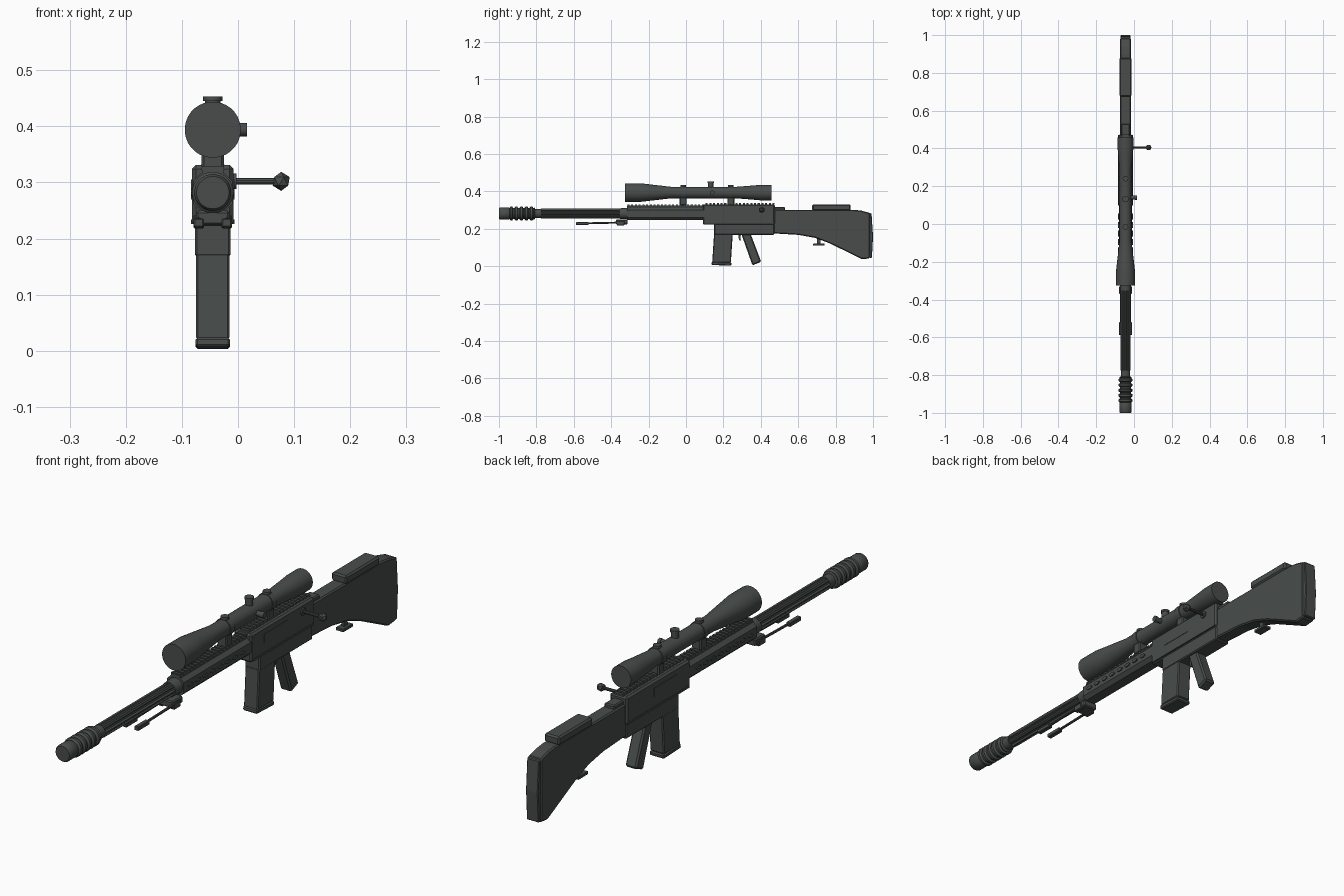
import bpy, bmesh, math
from mathutils import Vector

cube = bpy.data.objects.get("Cube")
if cube:
    bpy.data.objects.remove(cube)

CX = -0.045        # centre plane of the body
BORE = 0.282       # height of the barrel axis
SCOPE = 0.394      # height of the scope axis

metal = bpy.data.materials.new("dark gunmetal")
metal.use_nodes = True
COLOUR = (0.065, 0.073, 0.071, 1)
metal.diffuse_color = COLOUR
metal.node_tree.nodes["Principled BSDF"].inputs["Base Color"].default_value = COLOUR


def finish(name, bm, bevel=0.0, smooth=False):
    bmesh.ops.recalc_face_normals(bm, faces=bm.faces)
    mesh = bpy.data.meshes.new(name)
    bm.to_mesh(mesh)
    bm.free()
    mesh.materials.append(metal)
    ob = bpy.data.objects.new(name, mesh)
    bpy.context.collection.objects.link(ob)
    if bevel:
        mod = ob.modifiers.new("Bevel", "BEVEL")
        mod.width = bevel
        mod.segments = 1
        mod.limit_method = "ANGLE"
    if smooth:
        bpy.ops.object.select_all(action="DESELECT")
        ob.select_set(True)
        bpy.context.view_layer.objects.active = ob
        bpy.ops.object.shade_smooth_by_angle(angle=math.radians(35))
    return ob


def prism(bm, points, direction):
    """Extrude a closed outline along a direction."""
    face = bm.faces.new([bm.verts.new(p) for p in points])
    geom = bmesh.ops.extrude_face_region(bm, geom=[face])["geom"]
    verts = [v for v in geom if isinstance(v, bmesh.types.BMVert)]
    bmesh.ops.translate(bm, verts=verts, vec=direction)


def side_profile(name, points, half, bevel=0.0, x=CX):
    """Plate cut from a (y, z) outline, centred on x."""
    bm = bmesh.new()
    prism(bm, [(x - half, y, z) for y, z in points], (2 * half, 0, 0))
    return finish(name, bm, bevel)


def box(name, y0, y1, z0, z1, half, bevel=0.0, x=CX):
    return side_profile(name, [(y0, z0), (y1, z0), (y1, z1), (y0, z1)], half, bevel, x)


def lathe(name, profile, z, sides=24):
    """Turned part along y from (y, radius) pairs."""
    bm = bmesh.new()
    rings = []
    for y, r in profile:
        rings.append([bm.verts.new((CX + r * math.cos(a), y, z + r * math.sin(a)))
                      for a in (math.tau * (i + 0.5) / sides for i in range(sides))])
    for a, b in zip(rings, rings[1:]):
        for i in range(sides):
            j = (i + 1) % sides
            bm.faces.new((a[i], a[j], b[j], b[i]))
    bm.faces.new(rings[0])
    bm.faces.new(rings[-1])
    return finish(name, bm, smooth=True)


def rod(name, start, end, r, sides=16):
    start, end = Vector(start), Vector(end)
    axis = end - start
    bm = bmesh.new()
    bmesh.ops.create_cone(bm, cap_ends=True, segments=sides, radius1=r, radius2=r,
                          depth=axis.length)
    bm.transform(axis.to_track_quat("Z", "Y").to_matrix().to_4x4())
    bmesh.ops.translate(bm, verts=bm.verts, vec=(start + end) / 2)
    return finish(name, bm, smooth=True)


# Muzzle brake with raised rings
brake = [(-1.0, 0.029), (-0.994, 0.033), (-0.95, 0.033)]
for i in range(5):
    y = -0.945 + i * 0.027
    brake += [(y, 0.03), (y + 0.006, 0.037), (y + 0.016, 0.037), (y + 0.021, 0.03)]
brake += [(-0.81, 0.033), (-0.805, 0.02)]
lathe("muzzle_brake", brake, BORE)

# Barrel: plain core, collar and fluted length
lathe("barrel_core", [(-0.82, 0.02), (-0.3, 0.02)], BORE)
lathe("barrel_collar", [(-0.81, 0.025), (-0.775, 0.025)], BORE)
bm = bmesh.new()
flutes = 8
outline = []
for i in range(flutes * 4):
    r = 0.026 if i % 4 < 2 else 0.019
    a = math.tau * (i - 0.5) / (flutes * 4)
    outline.append((CX + r * math.cos(a), -0.775, BORE + r * math.sin(a)))
prism(bm, outline, (0, 0.425, 0))
finish("fluted_barrel", bm)
lathe("barrel_nut", [(-0.355, 0.028), (-0.31, 0.031)], BORE)

# Octagonal handguard
bm = bmesh.new()
w, h, c = 0.035, 0.034, 0.014
octagon = [(-w, -h + c), (-w + c, -h), (w - c, -h), (w, -h + c),
           (w, h - c), (w - c, h), (-w + c, h), (-w, h - c)]
prism(bm, [(CX + x, -0.315, BORE + z) for x, z in octagon], (0, 0.42, 0))
finish("handguard", bm)

# Raised oval vents along both sides of the handguard
for side, label in ((-1, "right"), (1, "left")):
    bm = bmesh.new()
    for i in range(8):
        y = -0.275 + i * 0.045
        oval = []
        for k in range(12):
            a = math.tau * k / 12
            oval.append((CX + side * 0.034, y + 0.015 * math.cos(a), BORE + 0.007 * math.sin(a)))
        prism(bm, oval, (side * 0.005, 0, 0))
    finish("handguard_vents_" + label, bm)

# Toothed top rail
box("rail_base", -0.315, 0.47, 0.31, 0.325, 0.019)
bm = bmesh.new()
for i in range(40):
    y = -0.313 + i * 0.0199
    lift = 0.008 if y > 0.09 else 0.0
    z = 0.322 + lift
    prism(bm, [(CX - 0.021, y, z), (CX + 0.021, y, z),
               (CX + 0.019, y, z + 0.007), (CX - 0.019, y, z + 0.007)], (0, 0.011, 0))
finish("rail_teeth", bm)

# Receiver
box("upper_receiver", 0.09, 0.475, 0.222, 0.331, 0.037, 0.007)
box("receiver_seam", 0.10, 0.47, 0.226, 0.234, 0.039)
box("lower_receiver", 0.15, 0.472, 0.168, 0.226, 0.032, 0.004)
box("ejection_cover", 0.17, 0.31, 0.27, 0.305, 0.0385)

# Magazine with floor plate
side_profile("magazine", [(0.15, 0.175), (0.25, 0.175), (0.24, 0.02), (0.14, 0.02)], 0.03, 0.004)
side_profile("magazine_floor", [(0.137, 0.024), (0.243, 0.02), (0.242, 0.003), (0.136, 0.007)],
             0.031, 0.004)

# Grip and trigger
side_profile("grip", [(0.295, 0.175), (0.345, 0.175), (0.402, 0.024), (0.355, 0.005)], 0.024, 0.006)
side_profile("trigger", [(0.282, 0.17), (0.294, 0.17), (0.29, 0.15), (0.294, 0.138),
                         (0.286, 0.138), (0.281, 0.15)], 0.005)

# Bolt handle
rod("bolt_boss", (CX, 0.405, 0.302), (-0.003, 0.405, 0.302), 0.014)
rod("bolt_handle", (CX, 0.405, 0.302), (0.078, 0.405, 0.302), 0.006, 10)
bm = bmesh.new()
bmesh.ops.create_icosphere(bm, subdivisions=1, radius=0.017)
bmesh.ops.translate(bm, verts=bm.verts, vec=(0.077, 0.405, 0.302))
finish("bolt_knob", bm)

# Stock, cheek rest and butt pad
side_profile("stock", [(0.465, 0.302), (0.90, 0.302), (0.94, 0.297), (0.983, 0.285), (0.983, 0.042),
                       (0.94, 0.038), (0.77, 0.122), (0.69, 0.152), (0.60, 0.168), (0.465, 0.176)],
             0.028, 0.005)
box("stock_tang", 0.465, 0.53, 0.295, 0.316, 0.022, 0.004)
box("cheek_rest", 0.675, 0.88, 0.298, 0.331, 0.032, 0.006)
side_profile("butt_pad", [(0.98, 0.285), (0.992, 0.282), (1.0, 0.16), (0.994, 0.045), (0.98, 0.045)],
             0.026, 0.003)
box("sling_stud_post", 0.70, 0.72, 0.12, 0.15, 0.006)
box("sling_stud_plate", 0.68, 0.74, 0.11, 0.122, 0.017, 0.002)

# Folded bipod
box("bipod_mount", -0.375, -0.312, 0.224, 0.25, 0.03, 0.004)
for side, label in ((-1, "right"), (1, "left")):
    x = CX + side * 0.025
    rod("bipod_leg_" + label, (x, -0.34, 0.234), (x, -0.56, 0.229), 0.005, 8)
    box("bipod_foot_" + label, -0.588, -0.52, 0.22, 0.236, 0.009, 0.002, x)
    box("bipod_hinge_" + label, -0.37, -0.33, 0.218, 0.242, 0.009, 0.002, x)

# Scope body
lathe("scope", [(-0.325, 0.05), (-0.245, 0.05), (-0.21, 0.046), (-0.08, 0.031), (0.27, 0.031),
                (0.37, 0.039), (0.40, 0.042), (0.458, 0.042)], SCOPE, 32)

# Scope mounts with clamp caps
for y, label in ((-0.015, "front"), (0.24, "rear")):
    box("scope_mount_" + label, y - 0.019, y + 0.019, 0.325, 0.37, 0.02, 0.004)
    lathe("scope_ring_" + label, [(y - 0.012, 0.034), (y + 0.012, 0.034)], SCOPE)
    rod("scope_clamp_" + label, (CX, y, SCOPE), (CX, y, 0.435), 0.015)

# Adjustment turrets
rod("top_turret", (CX, 0.132, SCOPE), (CX, 0.132, 0.447), 0.014)
rod("top_turret_cap", (CX, 0.132, 0.445), (CX, 0.132, 0.453), 0.017)
rod("side_turret", (CX, 0.14, SCOPE), (0.006, 0.14, SCOPE), 0.01)
rod("side_turret_cap", (0.004, 0.14, SCOPE), (0.016, 0.14, SCOPE), 0.012)
